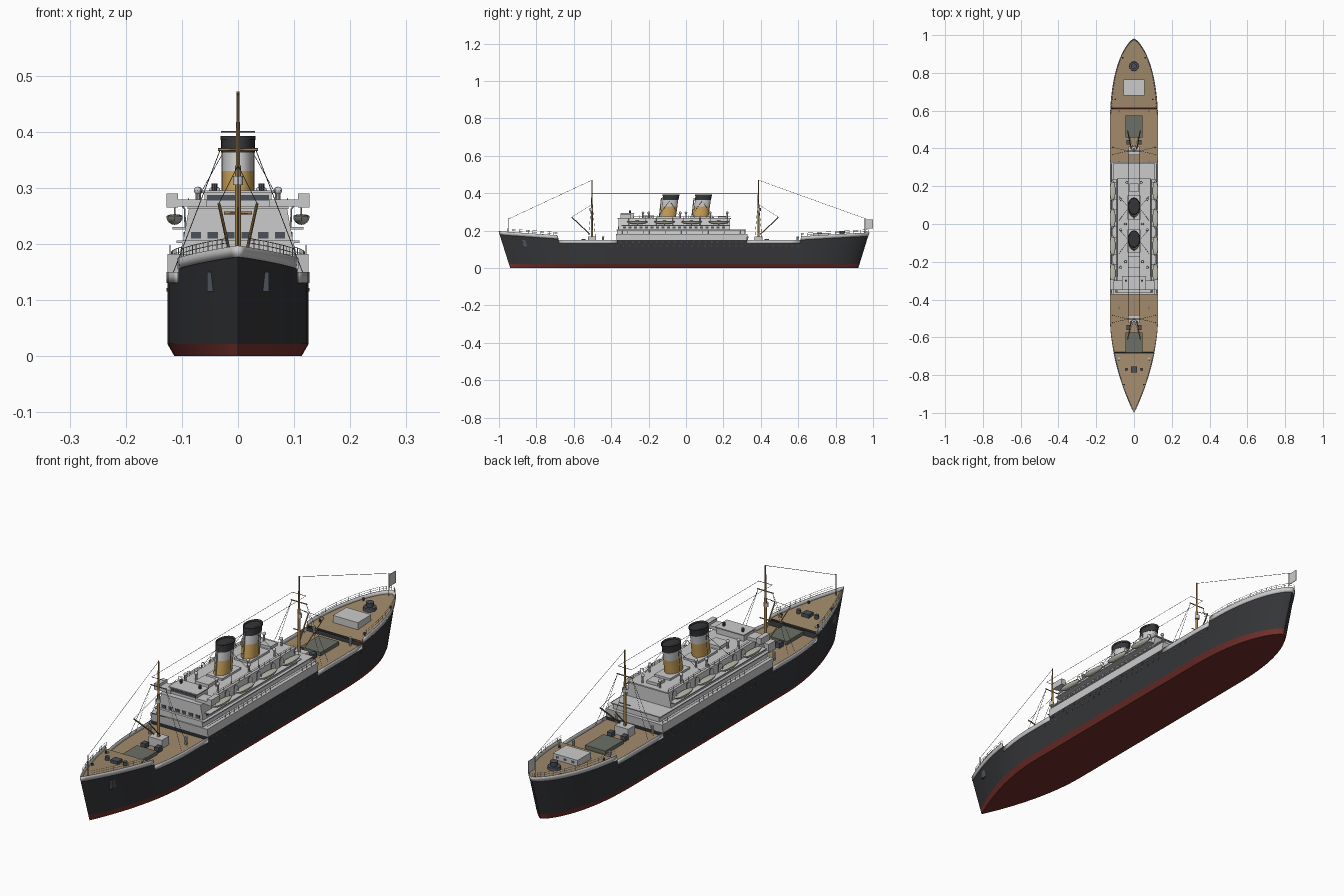
import bpy, bmesh, math
from mathutils import Matrix, Vector

if "Cube" in bpy.data.objects:
    bpy.data.objects.remove(bpy.data.objects["Cube"])

def mat(name, *c):
    m = bpy.data.materials.new(name)
    m.diffuse_color = (*c, 1)
    m.use_nodes = True
    m.node_tree.nodes["Principled BSDF"].inputs["Base Color"].default_value = m.diffuse_color
    return m

BLACK = mat("black_paint", .035, .036, .04)
RED = mat("red_paint", .17, .03, .025)
WHITE = mat("off_white", .62, .62, .6)
DECK = mat("deck_wood", .36, .26, .15)
BUFF = mat("buff_paint", .6, .36, .1)
MAST = mat("mast_wood", .36, .22, .08)
DARK = mat("dark_fitting", .07, .08, .1)
HATCH = mat("hatch_canvas", .15, .16, .13)
BOAT = mat("boat_canvas", .5, .5, .43)

def add(name, bm, m, smooth=False):
    bmesh.ops.remove_doubles(bm, verts=bm.verts, dist=1e-5)
    bmesh.ops.recalc_face_normals(bm, faces=bm.faces)
    me = bpy.data.meshes.new(name)
    bm.to_mesh(me)
    bm.free()
    o = bpy.data.objects.new(name, me)
    bpy.context.collection.objects.link(o)
    me.materials.append(m)
    if smooth:
        bpy.context.view_layer.objects.active = o
        o.select_set(True)
        bpy.ops.object.shade_smooth_by_angle(angle=.6)
        o.select_set(False)
    return o

def boxes(name, items, m, taper=1):
    """items: (x0, x1, y0, y1, z0, z1); taper narrows the top in x"""
    bm = bmesh.new()
    for x0, x1, y0, y1, z0, z1 in items:
        for v in bmesh.ops.create_cube(bm, size=1)["verts"]:
            k = taper if v.co.z > 0 else 1
            v.co = (((x0 + x1) / 2 + v.co.x * (x1 - x0)) * k, (y0 + y1) / 2 + v.co.y * (y1 - y0),
                    (z0 + z1) / 2 + v.co.z * (z1 - z0))
    return add(name, bm, m)

def cyls(name, items, m, n=16):
    """items: (x, y, z0, z1, radius bottom, radius top)"""
    bm = bmesh.new()
    for x, y, z0, z1, r0, r1 in items:
        bmesh.ops.create_cone(bm, cap_ends=True, segments=n, radius1=r0, radius2=r1, depth=z1 - z0,
                              matrix=Matrix.Translation((x, y, (z0 + z1) / 2)))
    return add(name, bm, m, True)

def tubes(name, paths, r, m):
    cu = bpy.data.curves.new(name, 'CURVE')
    cu.dimensions, cu.bevel_depth, cu.bevel_resolution, cu.use_fill_caps = '3D', r, 0, True
    for p in paths:
        s = cu.splines.new('POLY')
        s.points.add(len(p) - 1)
        for q, c in zip(s.points, p):
            q.co = (*c, 1)
    cu.materials.append(m)
    bpy.context.collection.objects.link(bpy.data.objects.new(name, cu))

# Hull lines
def half(y):
    if y < -.5:
        return .126 * (1 - min(1, (-.5 - y) / .5) ** 1.9)
    if y > .5:
        return .126 * max(0, 1 - min(1, (y - .5) / .48) ** 2.6) ** .7
    return .126

def rake(y, z):
    return y * (.94 + .06 * min(z / .19, 1))

def span(a, b, n):
    return [a + (b - a) * i / n for i in range(n + 1)]

FORE, WELL1, MID = span(-1, -.69, 14), span(-.69, -.375, 8), span(-.375, .33, 6)
WELL2 = span(.33, .62, 6)
POOP = [.62 + .36 * math.sin(t * math.pi / 2) for t in span(0, 1, 18)]
ALL = FORE + WELL1[1:] + MID[1:] + WELL2[1:] + POOP[1:]

def const(z): return lambda y: z
def fore_z(d=0): return lambda y: .155 + .022 * (-.69 - y) / .31 + d
def poop_z(d=0): return lambda y: .15 + .02 * (y - .62) / .36 + d

def skin(name, ys, lo, hi, m, sides=True, top=False, bottom=False, ends=False, klo=1, wall=0):
    bm = bmesh.new()
    rows = []
    for y in ys:
        row = []
        for s in (-1, 1):
            for z, k in ((lo(y), klo), (hi(y), 1)):
                row.append(bm.verts.new((s * half(y) * k, rake(y, z), z)))
        rows.append(row)
    for a, b in zip(rows, rows[1:]):
        pairs = [(0, 1), (2, 3)] * sides + [(1, 3)] * top + [(0, 2)] * bottom
        for i, j in pairs:
            bm.faces.new((a[i], a[j], b[j], b[i]))
    if ends:
        for r in (rows[0], rows[-1]):
            if (r[0].co - r[2].co).length > .01:
                bm.faces.new((r[0], r[1], r[3], r[2]))
    o = add(name, bm, m, True)
    if wall:
        md = o.modifiers.new("thickness", 'SOLIDIFY')
        md.thickness, md.offset = wall, 0

skin("hull_bottom", ALL, const(0), const(.022), RED, bottom=True, klo=.9)
skin("hull_side", ALL, const(.022), const(.13), BLACK)
skin("forecastle_side", FORE, const(.13), fore_z(), BLACK, ends=True)
skin("midship_side", MID, const(.13), const(.15), BLACK, ends=True)
skin("poop_side", POOP, const(.13), poop_z(), BLACK, ends=True)
skin("midship_house", MID, const(.15), const(.182), WHITE, top=True, ends=True)
for nm, ys, z in (("forecastle", FORE, fore_z), ("fore_well", WELL1, lambda d=0: const(.13 + d)),
                  ("aft_well", WELL2, lambda d=0: const(.13 + d)), ("poop", POOP, poop_z)):
    skin(nm + "_deck", ys, z(), z(.006), DECK, sides=False, top=True)
    skin(nm + "_bulwark", ys, z(), z(.02), WHITE, wall=.003)

# Hull rails
for nm, ys, z in (("forecastle", FORE[2:], fore_z(.02)), ("poop", POOP[:-1], poop_z(.02)),
                  ("promenade", span(-.37, .32, 24), const(.182))):
    paths = []
    for s in (-1, 1):
        p = [(s * half(y) * .96, rake(y, z(y)), z(y)) for y in ys]
        up = lambda c, h: (c[0], c[1], c[2] + h)
        paths += [[up(c, .016) for c in p], [up(c, .008) for c in p]] + [[c, up(c, .016)] for c in p]
    tubes(nm + "_rail", paths, .0007, WHITE)

# Portholes and anchors
holes = [(s * .126, y, z) for s in (-1, 1) for z, ys in
         ((.118, span(-.4, .6, 30)), (.138, span(-.35, .3, 20))) for y in ys if half(y) > .122]
boxes("portholes", [(x - .0012, x + .0012, y - .003, y + .003, z - .003, z + .003) for x, y, z in holes], DARK)
boxes("anchors", [(s * .05 - .005, s * .05 + .005, -.877, -.85, .115, .15) for s in (-1, 1)], DARK)

# Superstructure
boxes("promenade_house", [(-.103, .103, -.37, .315, .182, .204)], WHITE, .96)
boxes("promenade_roof", [(-.11, .11, -.372, .32, .202, .206)], WHITE)
boxes("upper_house", [(-.098, .098, -.362, .235, .206, .264)], WHITE, .89)
boxes("boat_platform", [(s * .105 - .012, s * .105 + .012, -.345, .235, .226, .23) for s in (-1, 1)], WHITE)
boxes("boat_deck", [(-.09, .09, -.366, .24, .262, .267)], WHITE)
boxes("front_windows", [(x - .009, x + .009, -.364, -.36, .21, .221) for x in (-.075, -.045, -.015, .015, .045, .075)], DARK)
boxes("side_windows", [(s * .0945 - .003, s * .0945 + .003, y - .008, y + .008, .211, .221)
                       for s in (-1, 1) for y in span(-.33, .2, 18)], DARK)
boxes("wheelhouse", [(-.06, .06, -.345, -.28, .267, .291)], WHITE)
boxes("wheelhouse_windows", [(-.055, .055, -.347, -.343, .277, .287)], DARK)
boxes("wheelhouse_roof", [(-.064, .064, -.35, -.275, .291, .295)], WHITE)
boxes("bridge_wings", [(s * .09 - .035, s * .09 + .035, -.35, -.3, .267, .279) for s in (-1, 1)]
      + [(s * .117 - .01, s * .117 + .01, -.35, -.295, .265, .29) for s in (-1, 1)], WHITE)
boxes("deck_houses", [(-.03, .03, -.23, -.17, .267, .28), (-.035, .035, -.15, -.03, .267, .275),
                      (-.035, .035, .025, .15, .267, .275), (-.025, .025, .17, .215, .267, .278)], WHITE)
tubes("boat_deck_rail", [[(s * .088, -.28, z), (s * .088, .238, z)] for s in (-1, 1) for z in (.274, .281)]
      + [[(s * .088, y, .266), (s * .088, y, .281)] for s in (-1, 1) for y in span(-.28, .238, 16)], .0007, WHITE)

# Lifeboats and davits
bm = bmesh.new()
davits = []
for s in (-1, 1):
    for y in (.175, .03, -.115, -.26):
        for v in bmesh.ops.create_uvsphere(bm, u_segments=14, v_segments=8, radius=1)["verts"]:
            z = v.co.z * (.004 if v.co.z > 0 else .015)
            v.co = (s * .113 + v.co.x * .015, y + v.co.y * .056, .249 + z)
        for d in (-.045, .045):
            davits.append([(s * .094, y + d, .228), (s * .095, y + d, .262), (s * .103, y + d, .273),
                           (s * .112, y + d, .27), (s * .113, y + d, .25)])
add("lifeboats", bm, BOAT, True)
tubes("davits", davits, .0015, WHITE)

# Raked oval funnels
def funnel_band(name, y, z0, z1, k, m):
    bm = bmesh.new()
    bmesh.ops.create_cone(bm, cap_ends=True, segments=28, radius1=1, radius2=1, depth=1)
    for v in bm.verts:
        z = (z0 + z1) / 2 + v.co.z * (z1 - z0)
        v.co = (v.co.x * .029 * k, y + v.co.y * .042 * k + (z - .266) * .14, z)
    if k > 1:
        cap = max(bm.faces, key=lambda f: f.calc_center_median().z)
        bmesh.ops.inset_region(bm, faces=[cap], thickness=.004)
        bmesh.ops.translate(bm, verts=cap.verts, vec=(0, 0, -.012))
    add(name, bm, m, True)

for nm, y in (("fore", -.097), ("aft", .077)):
    funnel_band(nm + "_funnel_base", y, .266, .33, 1, BUFF)
    funnel_band(nm + "_funnel_band", y, .33, .363, 1, WHITE)
    funnel_band(nm + "_funnel_top", y, .363, .387, 1.03, BLACK)
    funnel_band(nm + "_funnel_rim", y, .385, .392, 1.08, BLACK)
    tubes(nm + "_funnel_stays", [[(s * .028, y + .01, .36), (s * .08, y + d, .266)]
                                 for s in (-1, 1) for d in (-.06, .07)], .0007, DARK)
    tubes(nm + "_steam_pipe", [[(0, y - .046, .266), (0, y - .034, .375)]], .003, WHITE)

# Cowl ventilators
vents = [(s * x, y) for s in (-1, 1) for x, y in ((.038, .22), (.07, .13), (.045, .0), (.07, -.03), (.045, -.2), (.072, -.23))]
cyls("vent_trunks", [(x, y, .266, .293, .004, .004) for x, y in vents], WHITE, 10)
bm = bmesh.new()
for x, y in vents:
    bmesh.ops.create_uvsphere(bm, u_segments=10, v_segments=6, radius=.007, matrix=Matrix.Translation((x, y, .295)))
add("vent_cowls", bm, WHITE, True)
cyls("wheelhouse_lamps", [(s * .042, -.3, .295, .308, .005, .006) for s in (-1, 1)], DARK, 10)

# Masts, derricks, hatches; d points from mast to hatch
for nm, y, d in (("fore", -.503, -1), ("aft", .387, 1)):
    cyls(nm + "_mast", [(0, y, .13, .34, .006, .005), (0, y, .34, .472, .004, .0025)], MAST, 12)
    cyls(nm + "_crows_nest", [(0, y + d * .004, .305, .321, .009, .009)], WHITE, 12)
    tubes(nm + "_yard", [[(-.036, y, .368), (.036, y, .368)], [(-.025, y, .255), (.025, y, .255)]], .0025, MAST)
    tubes(nm + "_derricks", [[(s * .014, y + d * .01, .18), (s * .034, y + d * .108, .272)] for s in (-1, 1)], .0028, MAST)
    tubes(nm + "_rigging", [[(0, y, .34), (s * .034, y + d * .108, .272)] for s in (-1, 1)]
          + [[(s * .032, y, .367), (s * .115, y + e, .15)] for s in (-1, 1) for e in (-.02, .02)], .0007, DARK)
    boxes(nm + "_mast_house", [(-.03, .03, y - .022, y + .022, .13, .17)], WHITE)
    h = y + d * .13
    boxes(nm + "_hatch", [(-.045, .045, h - .058, h + .058, .13, .15)], HATCH)
    boxes(nm + "_winches", [(s * .03 - .01, s * .03 + .01, y + d * .045 - .012, y + d * .045 + .012, .13, .155) for s in (-1, 1)], DARK)
    cyls(nm + "_well_vents", [(s * .08, y + e, .13, .168, .005, .006) for s in (-1, 1) for e in (-.06 * d, .21 * d)], WHITE, 10)

# Long wires
tubes("stays", [[(0, -.503, .47), (0, -.95, .262)], [(0, .387, .47), (0, .965, .262)]]
      + [[(s * .03, -.503, .4), (s * .03, .387, .4)] for s in (-1, 1)], .0008, DARK)
tubes("aerial_spreaders", [[(-.03, y, .4), (.03, y, .4)] for y in (-.503, .387)], .0012, MAST)

# Forecastle and poop fittings
tubes("flagstaffs", [[(0, -.95, .17), (0, -.95, .265)], [(0, .955, .17), (0, .955, .265)]], .0015, MAST)
boxes("flag", [(-.001, .001, .956, 1, .212, .26)], WHITE)
cyls("windlass", [(s * .04, -.77, .16, .182, .008, .008) for s in (-1, 1)], DARK, 12)
boxes("windlass_bed", [(-.016, .016, -.785, -.755, .16, .18)], DARK)
boxes("poop_house", [(-.055, .055, .68, .765, .15, .188)], WHITE)
boxes("poop_house_windows", [(x - .006, x + .006, .764, .766, .172, .18) for x in (-.035, 0, .035)], DARK)
cyls("stern_capstan", [(0, .835, .16, .18, .026, .024), (0, .835, .18, .198, .013, .015)], DARK, 20)
cyls("bollards", [(s * half(y) * .82, y, z, z + .016, .004, .004) for s in (-1, 1)
                  for y, z in ((-.85, .165), (-.72, .157), (.66, .153), (.88, .165))], DARK, 10)
